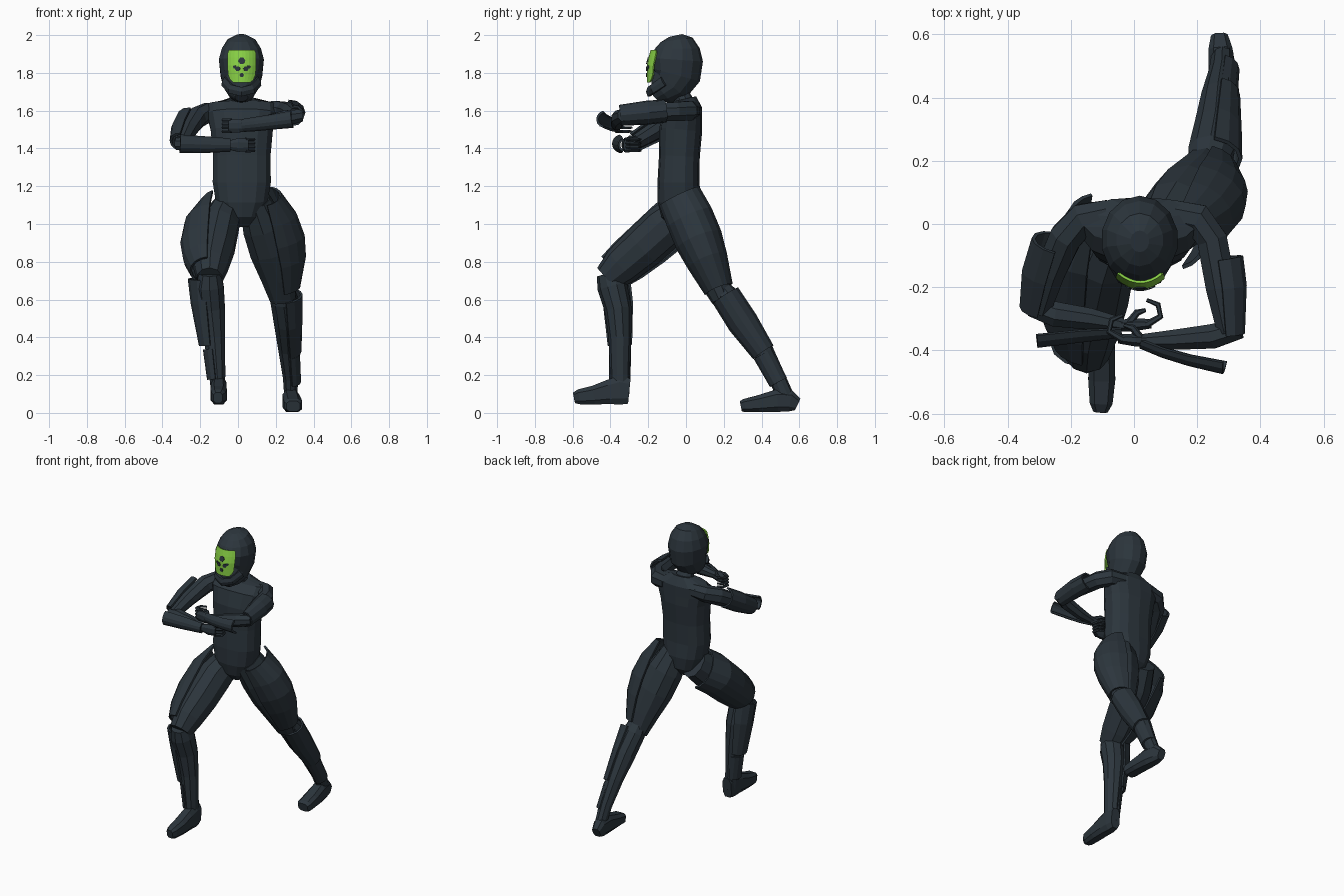
import bpy, bmesh, math
from mathutils import Vector


def material(name, rgb):
    m = bpy.data.materials.new(name)
    m.diffuse_color = (*rgb, 1)
    return m


DARK = material("dark slate", (0.025, 0.036, 0.046))
GREEN = material("bright green", (0.25, 0.64, 0.06))
X, Z, OUT, FRONT = (1, 0, 0), (0, 0, 1), (-1, 0, 0), (0, -1, 0)


def finish(name, bm, mat=DARK, thick=0):
    bmesh.ops.recalc_face_normals(bm, faces=bm.faces)
    me = bpy.data.meshes.new(name)
    bm.to_mesh(me)
    bm.free()
    me.materials.append(mat)
    ob = bpy.data.objects.new(name, me)
    bpy.context.collection.objects.link(ob)
    if thick:
        s = ob.modifiers.new("thickness", 'SOLIDIFY')
        s.thickness, s.offset = thick, 0
    return ob


def sweep(name, secs, side=X, n=10, sq=1.0, arc=None, thick=0.012):
    """Skin elliptical sections (x, y, z, radius_side, radius_other) along a path.
    With arc (half angle in degrees) only an open armour shell facing 'side' is made."""
    bm = bmesh.new()
    P = [Vector(s[:3]) for s in secs]
    rings = []
    for i, s in enumerate(secs):
        t = (P[min(i + 1, len(P) - 1)] - P[max(i - 1, 0)]).normalized()
        u = Vector(side)
        u = (u - t * u.dot(t)).normalized()
        v = t.cross(u)
        if arc:
            angs = [math.radians(-arc + 2 * arc * k / n) for k in range(n + 1)]
        else:
            angs = [2 * math.pi * (k + 0.5) / n for k in range(n)]
        ring = []
        for a in angs:
            c, d = math.cos(a), math.sin(a)
            c = math.copysign(abs(c) ** sq, c)
            d = math.copysign(abs(d) ** sq, d)
            ring.append(bm.verts.new(P[i] + u * c * s[3] + v * d * s[4]))
        rings.append(ring)
    m = len(rings[0])
    for a, b in zip(rings, rings[1:]):
        for k in range(m - 1 if arc else m):
            j = (k + 1) % m
            bm.faces.new((a[k], a[j], b[j], b[k]))
    if not arc:
        bm.faces.new(rings[0])
        bm.faces.new(rings[-1])
    return finish(name, bm, thick=thick if arc else 0)


# Torso, neck and helmet
sweep("torso", [(.02, -.03, .985, .04, .05), (.02, -.03, 1.04, .10, .10), (.02, -.035, 1.12, .14, .115),
                (.02, -.04, 1.22, .157, .111), (.02, -.035, 1.36, .155, .108), (.02, -.028, 1.5, .168, .114),
                (.02, -.015, 1.58, .187, .104), (.02, .012, 1.635, .18, .074), (.02, .005, 1.665, .065, .05)],
      n=14, sq=.8)
sweep("neck", [(.018, .0, 1.62, .07, .055), (.018, -.03, 1.69, .05, .048), (.018, -.04, 1.78, .05, .05)])
sweep("helmet", [(.018, -.165, 1.67, .035, .03), (.018, -.13, 1.703, .075, .08), (.018, -.085, 1.74, .098, .112),
                 (.018, -.055, 1.79, .113, .133), (.018, -.05, 1.87, .122, .14), (.018, -.045, 1.93, .106, .118),
                 (.018, -.05, 1.975, .075, .085), (.018, -.055, 1.998, .03, .035)], n=14)
sweep("chin_guard", [(-.075, -.12, 1.755, .03, .012), (-.04, -.175, 1.715, .028, .014), (.018, -.196, 1.70, .028, .016),
                     (.076, -.175, 1.715, .028, .014), (.111, -.12, 1.755, .03, .012)], side=Z, n=6)


# Green face screen, curved, with dark marks
def face_y(dx, z):
    return -.203 + .034 * (dx / .075) ** 2 + max(0, z - 1.85) * .28


bm = bmesh.new()
grid = []
for z, w in ((1.75, .045), (1.765, .06), (1.79, .07), (1.84, .074), (1.88, .074), (1.905, .072), (1.92, .066)):
    grid.append([bm.verts.new((.02 + w * k / 4, face_y(w * k / 4, z), z)) for k in range(-4, 5)])
for a, b in zip(grid, grid[1:]):
    for k in range(8):
        bm.faces.new((a[k], a[k + 1], b[k + 1], b[k]))
finish("face_screen", bm, GREEN, .008)

bm = bmesh.new()
for dx, z, r in ((0, 1.864, .019), (-.038, 1.832, .009), (.038, 1.832, .009), (-.022, 1.822, .014),
                 (.022, 1.822, .014), (0, 1.788, .012)):
    vs = []
    for k in range(6):
        a = k * math.pi / 3
        px, pz = dx + r * math.cos(a), z + r * math.sin(a)
        vs.append(bm.verts.new((.02 + px, face_y(px, pz) - .007, pz)))
    bm.faces.new(vs)
finish("face_marks", bm, DARK, .004)

# Forward leg
sweep("front_thigh", [(-.06, 0, 1.08, .085, .10), (-.10, -.11, .985, .108, .122), (-.125, -.225, .88, .112, .118),
                      (-.145, -.34, .78, .096, .106), (-.15, -.415, .71, .07, .08)])
sweep("front_thigh_plate", [(-.115, .02, 1.07, .09, .13), (-.115, -.08, 1.0, .163, .132), (-.12, -.20, .895, .18, .126),
                            (-.13, -.31, .805, .155, .116), (-.14, -.385, .745, .11, .10)], side=OUT, n=8, arc=78)
sweep("front_shin", [(-.15, -.41, .74, .06, .065), (-.15, -.39, .67, .078, .08), (-.14, -.36, .55, .075, .072),
                     (-.125, -.35, .40, .06, .06), (-.11, -.35, .2, .045, .052), (-.105, -.35, .1, .038, .05)])
sweep("front_calf_plate", [(-.15, -.375, .71, .11, .075), (-.15, -.36, .58, .094, .075), (-.135, -.35, .36, .066, .06)],
      side=OUT, n=6, arc=80)
sweep("front_ankle_plate", [(-.125, -.35, .34, .055, .054), (-.11, -.35, .18, .048, .052)], side=OUT, n=6, arc=80)
sweep("front_foot", [(-.102, -.30, .115, .034, .07), (-.102, -.35, .12, .042, .08), (-.102, -.41, .11, .044, .068),
                     (-.102, -.49, .094, .045, .052), (-.104, -.565, .085, .038, .042),
                     (-.106, -.592, .08, .024, .03)], n=8, sq=.65)

# Trailing leg
sweep("rear_thigh", [(.09, -.03, 1.12, .085, .10), (.135, .03, .99, .116, .115), (.175, .085, .86, .117, .11),
                     (.215, .145, .72, .096, .085), (.238, .195, .6, .07, .06)])
sweep("rear_thigh_plate", [(.135, -.035, 1.145, .09, .115), (.15, .02, 1.03, .158, .125), (.17, .07, .91, .18, .125),
                           (.195, .115, .8, .162, .108), (.225, .175, .65, .10, .075)], n=8, arc=78)
sweep("rear_shin", [(.235, .18, .66, .06, .055), (.243, .22, .60, .075, .072), (.258, .30, .48, .07, .075),
                    (.266, .40, .34, .055, .058), (.278, .48, .19, .042, .046), (.28, .53, .08, .036, .045)])
sweep("rear_calf_plate", [(.237, .21, .62, .10, .075), (.25, .30, .48, .085, .078), (.265, .41, .32, .065, .06)],
      n=6, arc=80)
sweep("rear_ankle_plate", [(.267, .41, .31, .055, .052), (.278, .49, .16, .05, .046)], n=6, arc=80)
sweep("rear_foot", [(.27, .59, .045, .028, .035), (.273, .55, .064, .04, .06), (.28, .48, .064, .047, .062),
                    (.288, .38, .048, .051, .046), (.292, .31, .039, .05, .037), (.292, .29, .035, .038, .029)],
      n=8, sq=.65)

# Upper arms and their plates
sweep("left_upper_arm", [(.12, .03, 1.6, .05, .05), (.2, .015, 1.6, .055, .055), (.247, -.05, 1.595, .055, .052),
                         (.275, -.2, 1.59, .05, .052), (.30, -.34, 1.57, .045, .04)], side=Z, n=8)
sweep("left_arm_plate", [(.272, -.11, 1.598, .068, .055), (.285, -.2, 1.59, .066, .058), (.295, -.35, 1.575, .05, .05)],
      n=6, arc=95)
sweep("right_upper_arm", [(-.08, .03, 1.6, .05, .05), (-.16, .015, 1.59, .055, .055), (-.215, -.04, 1.565, .058, .055),
                          (-.265, -.15, 1.50, .052, .052), (-.30, -.27, 1.43, .04, .04)], side=Z, n=8)
sweep("right_arm_plate", [(-.25, -.06, 1.56, .07, .06), (-.28, -.16, 1.5, .07, .06), (-.305, -.27, 1.435, .052, .048)],
      side=OUT, n=6, arc=90)

# Forearms and their plates
sweep("left_forearm", [(.335, -.33, 1.575, .035, .035), (.25, -.355, 1.56, .045, .042), (.14, -.365, 1.535, .04, .035),
                       (.03, -.37, 1.52, .025, .024)], side=Z, n=8)
sweep("left_forearm_plate", [(.03, -.36, 1.522, .03, .03), (.10, -.385, 1.53, .034, .034), (.18, -.406, 1.54, .038, .036),
                             (.29, -.425, 1.555, .045, .042)], side=FRONT, n=6, arc=75)
sweep("right_forearm", [(-.325, -.26, 1.425, .035, .035), (-.25, -.285, 1.425, .046, .043), (-.14, -.30, 1.42, .04, .037),
                        (-.035, -.32, 1.418, .025, .024)], side=Z, n=8)
sweep("right_forearm_plate", [(-.31, -.338, 1.425, .048, .045), (-.17, -.325, 1.42, .044, .04),
                              (-.04, -.323, 1.418, .031, .031)], side=FRONT, n=6, arc=75)


# Hands with curled fingers; d is the pointing direction along x
def hand(side_name, x, y, z, d):
    sweep(side_name + "_palm", [(x - .02 * d, y, z, .025, .02), (x + .03 * d, y + .003, z, .039, .022),
                                (x + .085 * d, y + .007, z, .036, .016)], side=Z, n=8)
    for i in range(4):
        fz = z - .03 + .02 * i
        sweep(f"{side_name}_finger_{i + 1}", [(x + .07 * d, y + .004, fz, .010, .012), (x + .114 * d, y + .03, fz, .009, .010),
                                              (x + .106 * d, y + .067, fz, .008, .009),
                                              (x + .07 * d, y + .082, fz, .006, .006)], side=Z, n=6)
    sweep(side_name + "_thumb", [(x + .015 * d, y + .01, z + .018, .013, .013), (x + .04 * d, y + .042, z + .022, .011, .011),
                                 (x + .067 * d, y + .05, z + .018, .006, .006)], side=Z, n=6)


hand("left_hand", .035, -.37, 1.52, -1)
hand("right_hand", -.03, -.322, 1.418, 1)
